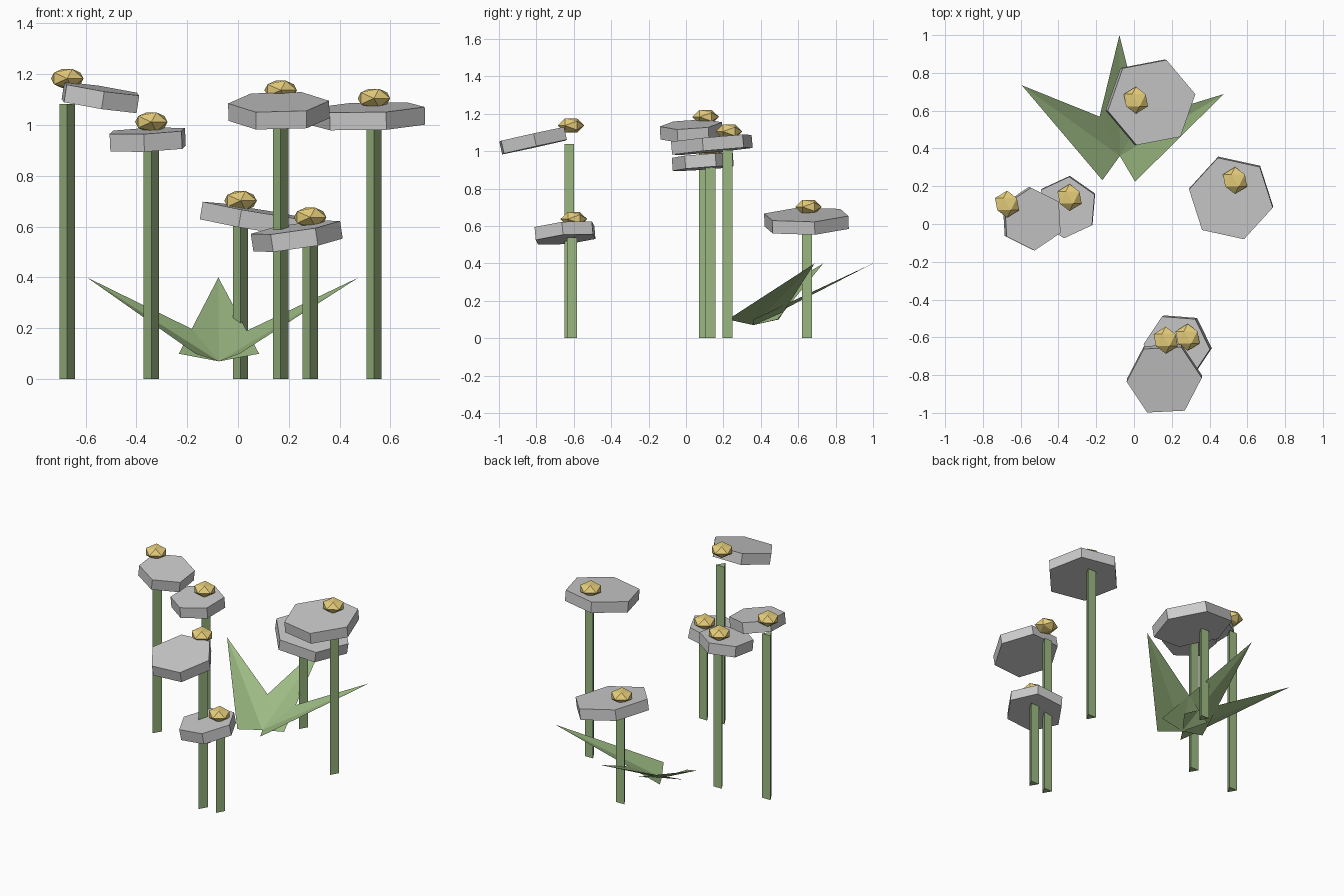
import bpy, bmesh
from math import radians, cos, sin
from mathutils import Vector, Matrix

if "Cube" in bpy.data.objects:
    bpy.data.objects.remove(bpy.data.objects["Cube"])


def material(name, color):
    m = bpy.data.materials.new(name)
    m.diffuse_color = color
    m.use_nodes = True
    m.node_tree.nodes["Principled BSDF"].inputs["Base Color"].default_value = m.diffuse_color
    return m


GREEN = material("leaf_green", (0.34, 0.50, 0.23, 1))
GOLD = material("gold", (0.80, 0.62, 0.20, 1))


def add_object(name, bm, mat=None):
    bmesh.ops.recalc_face_normals(bm, faces=bm.faces)
    me = bpy.data.meshes.new(name)
    bm.to_mesh(me)
    bm.free()
    ob = bpy.data.objects.new(name, me)
    bpy.context.collection.objects.link(ob)
    if mat:
        me.materials.append(mat)
    return ob


def prism(sides, radius, angle, z0, z1):
    """Closed upright prism, first corner at the given angle."""
    bm = bmesh.new()
    ring = [angle + 360 * i / sides for i in range(sides)]
    face = bm.faces.new([bm.verts.new((radius * cos(radians(a)), radius * sin(radians(a)), z0)) for a in ring])
    out = bmesh.ops.extrude_face_region(bm, geom=[face], use_keep_orig=True)
    top = [v for v in out["geom"] if isinstance(v, bmesh.types.BMVert)]
    bmesh.ops.translate(bm, verts=top, vec=(0, 0, z1 - z0))
    return bm


# flowers: stem x, y, height | head top centre | slope x, y | radius, angle
flowers = [
    ((-0.672, 0.105, 1.083), (-0.536, 0.026, 1.143), (-0.155, 0.06), 0.167, 33.6),
    ((-0.341, 0.140, 0.912), (-0.357, 0.087, 0.977), (0.045, 0.075), 0.164, 25),
    ((0.535, 0.230, 1.005), (0.513, 0.135, 1.069), (0.03, 0.093), 0.227, -12.3),
    ((0.010, 0.655, 0.602), (0.093, 0.643, 0.660), (-0.17, 0.03), 0.239, 10.5),
    ((0.168, -0.615, 1.037), (0.160, -0.825, 1.090), (0.015, 0.22), 0.199, 3),
    ((0.284, -0.600, 0.537), (0.226, -0.650, 0.597), (0.15, 0.09), 0.178, -4),
]
for i, (stem, head, slope, radius, angle) in enumerate(flowers, 1):
    # three-sided stem
    bm = prism(3, 0.035, -90, 0, stem[2])
    ob = add_object(f"stem_{i}", bm, GREEN)
    ob.location = (stem[0], stem[1], 0)

    # tilted hexagonal flower head
    ob = add_object(f"flower_head_{i}", prism(6, radius, angle, -0.07, 0))
    tilt = Vector((0, 0, 1)).rotation_difference(Vector((-slope[0], -slope[1], 1)))
    ob.matrix_world = Matrix.Translation(head) @ tilt.to_matrix().to_4x4()

    # squashed gold centre
    bm = bmesh.new()
    bmesh.ops.create_icosphere(bm, subdivisions=1, radius=0.0715)
    bmesh.ops.rotate(bm, verts=bm.verts, matrix=Matrix.Rotation(radians(90), 3, 'X'))
    bmesh.ops.scale(bm, verts=bm.verts, vec=(1, 1, 0.62))
    ob = add_object(f"flower_centre_{i}", bm, GOLD)
    ob.location = (stem[0], stem[1], stem[2] + 0.1)

# three folded leaves from a common root
for name, angle in (("left", 144.2), ("back", 90.2), ("right", 30.8)):
    bm = bmesh.new()
    root, tip, a, b = [bm.verts.new(p) for p in
                       ((0, 0, 0), (0.64, 0, 0.33), (0, 0.158, 0.03), (0, -0.158, 0.03))]
    bm.faces.new((root, tip, a))
    bm.faces.new((root, b, tip))
    ob = add_object(f"leaf_{name}", bm, GREEN)
    ob.location = (-0.075, 0.36, 0.07)
    ob.rotation_euler.z = radians(angle)
